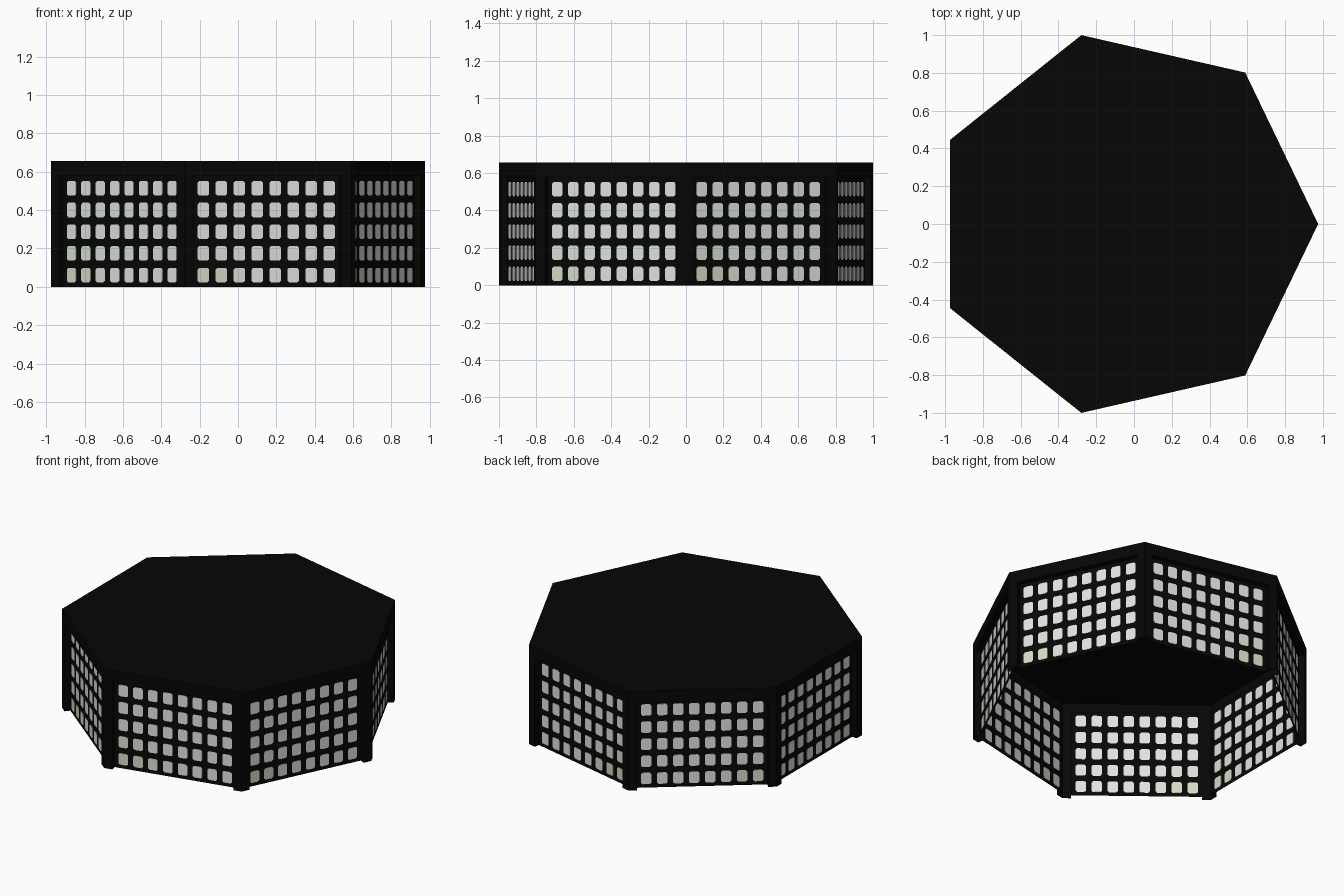
import bpy, bmesh, math
from mathutils import Vector

if "Cube" in bpy.data.objects:
    bpy.data.objects.remove(bpy.data.objects["Cube"])

N = 7
R = 1.0256
CX = -0.0507          # centres the bounding box on x = 0
H = 0.655             # roof height
TOP = 0.577           # underside of the lintel
W = 0.052             # pillar width along each side
INSET = 0.036         # wall plane behind the outer face


def material(name, rgb):
    m = bpy.data.materials.new(name)
    m.diffuse_color = (*rgb, 1)
    m.use_nodes = True
    m.node_tree.nodes["Principled BSDF"].inputs["Base Color"].default_value = m.diffuse_color
    return m


black = material("black frame", (0.0018, 0.0018, 0.0018))
dark = material("dark wall", (0.0016, 0.0023, 0.0016))
pane = material("pale pane", (0.76, 0.77, 0.77))
tint = material("greenish pane", (0.66, 0.71, 0.56))
faint = material("faint green pane", (0.72, 0.75, 0.68))


def add_face(bm, pts):
    return bm.faces.new([bm.verts.new(p) for p in pts])


def add_prism(bm, loop, vec, mat):
    """Closed prism: a polygon swept along a vector."""
    a = [bm.verts.new(p) for p in loop]
    b = [bm.verts.new(p + vec) for p in loop]
    n = len(a)
    faces = [bm.faces.new(a[::-1]), bm.faces.new(b)]
    faces += [bm.faces.new((a[i], a[(i + 1) % n], b[(i + 1) % n], b[i])) for i in range(n)]
    for f in faces:
        f.material_index = mat


def finish(bm, name, mats):
    me = bpy.data.meshes.new(name)
    bm.to_mesh(me)
    bm.free()
    for m in mats:
        me.materials.append(m)
    ob = bpy.data.objects.new(name, me)
    bpy.context.collection.objects.link(ob)
    return ob


def corner(i):
    a = 2 * math.pi * i / N
    return Vector((CX + R * math.cos(a), R * math.sin(a), 0))


UP = Vector((0, 0, 1))

# Thin roof
bm = bmesh.new()
add_face(bm, [corner(i) + UP * H for i in range(N)])
finish(bm, "roof", [black])

for i in range(N):
    p, q = corner(i), corner(i + 1)
    e = (q - p).normalized()
    n = Vector((e.y, -e.x, 0))
    back = n * -INSET
    a, b = p + e * W, q - e * W       # opening between the pillars
    zt, zh = UP * TOP, UP * H

    # Hollow frame: pillar faces, lintel face and the reveals around the opening
    bm = bmesh.new()
    add_face(bm, [p, a, a + zt, p + zt])
    add_face(bm, [b, q, q + zt, b + zt])
    add_face(bm, [p + zt, q + zt, q + zh, p + zh])
    add_face(bm, [a, a + back, a + back + zt, a + zt])
    add_face(bm, [b + back, b, b + zt, b + back + zt])
    add_face(bm, [a + zt, a + back + zt, b + back + zt, b + zt])
    finish(bm, f"frame_{i}", [black])

    # Recessed wall sheet
    bm = bmesh.new()
    add_face(bm, [a + back, b + back, b + back + zt, a + back + zt])
    finish(bm, f"wall_{i}", [dark])

    # Grid of panes with clipped corners, showing on both sides of the wall
    bm = bmesh.new()
    mid = (a + b) / 2 + back
    hw, hh, c = 0.031, 0.038, 0.009
    shape = [(-hw, -hh + c), (-hw + c, -hh), (hw - c, -hh), (hw, -hh + c),
             (hw, hh - c), (hw - c, hh), (-hw + c, hh), (-hw, hh - c)]
    for row in range(5):
        for col in range(8):
            k = 7 - col if i in (1, 2, 3) else col
            mat = 0
            if row == 0 and k < 2:
                mat = 1
            elif (row == 1 and k < 2) or (row == 0 and k == 2):
                mat = 2
            o = mid + e * (col - 3.5) * 0.096 + n * 0.0015
            o.z = 0.061 + row * 0.1132
            add_prism(bm, [o + e * x + UP * z for x, z in shape], n * -0.003, mat)
    bmesh.ops.recalc_face_normals(bm, faces=bm.faces)
    finish(bm, f"panes_{i}", [pane, tint, faint])
